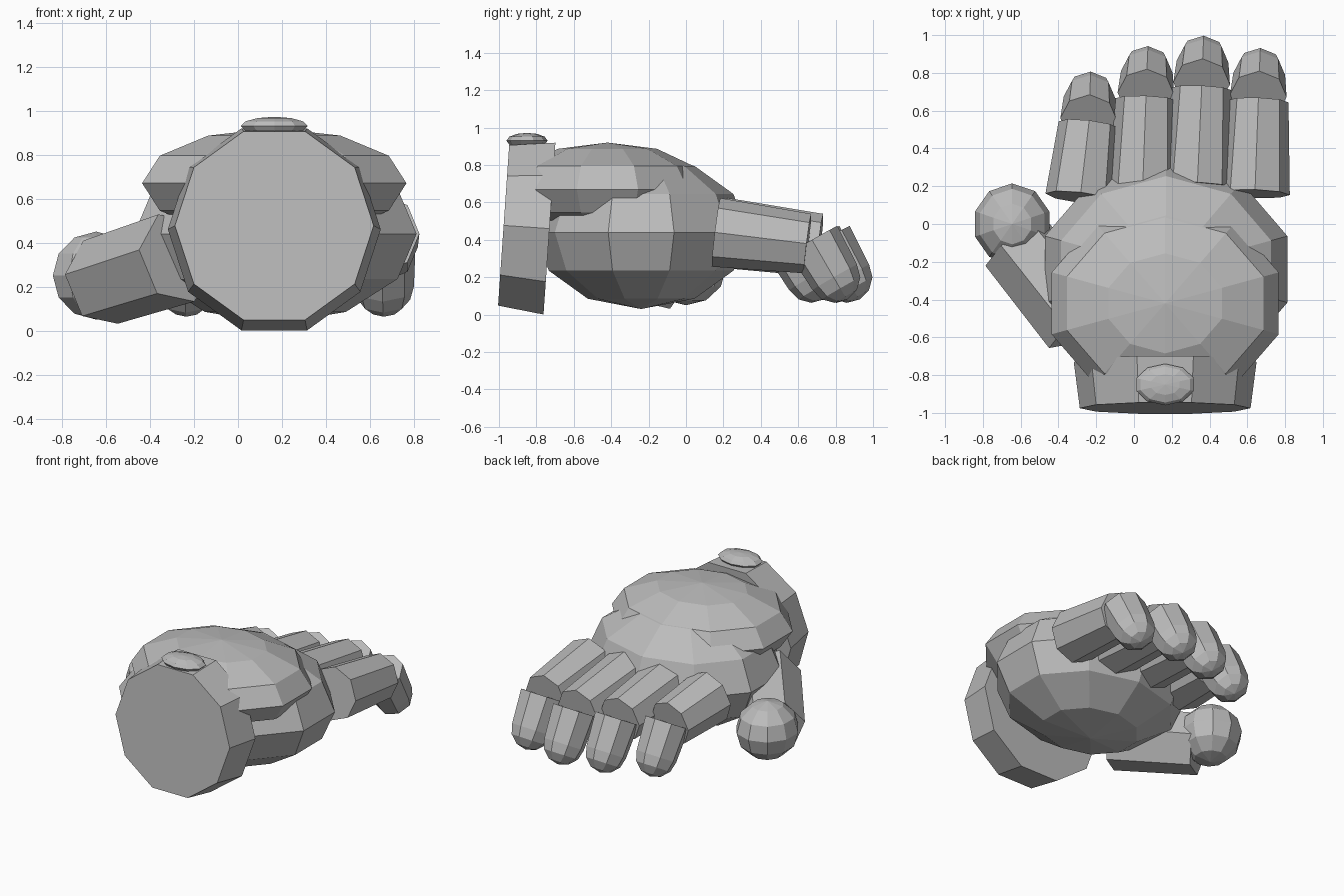
import bpy
import bmesh
from math import sin, cos, pi, radians
from mathutils import Vector

if "Cube" in bpy.data.objects:
    bpy.data.objects.remove(bpy.data.objects["Cube"], do_unlink=True)

grey = bpy.data.materials.new("plain_grey")
grey.use_nodes = True
colour = (0.5, 0.5, 0.5, 1)
grey.diffuse_color = colour
grey.node_tree.nodes["Principled BSDF"].inputs["Base Color"].default_value = colour


def finish(name, bm):
    bmesh.ops.recalc_face_normals(bm, faces=bm.faces)
    mesh = bpy.data.meshes.new(name)
    bm.to_mesh(mesh)
    bm.free()
    mesh.materials.append(grey)
    ob = bpy.data.objects.new(name, mesh)
    bpy.context.collection.objects.link(ob)
    return ob


def ball(name, centre, radii, segments=10, rings=6):
    """Low-poly ellipsoid with its poles on z."""
    bm = bmesh.new()
    bmesh.ops.create_uvsphere(bm, u_segments=segments, v_segments=rings, radius=1)
    for v in bm.verts:
        v.co = Vector(centre) + v.co * Vector(radii)
    return finish(name, bm)


def limb(name, start, end, r0, r1, sides, roll=0, rounded=False):
    """Tapered prism between two points, with an optional domed end."""
    a, b = Vector(start), Vector(end)
    d = (b - a).normalized()
    right = d.cross(Vector((0, 0, 1))).normalized()
    up = right.cross(d)
    stations = [(a, r0), (b, r1)]
    if rounded:
        stations += [(b + d * r1 * sin(t), r1 * cos(t)) for t in (pi / 6, pi / 3)]
    bm = bmesh.new()
    loops = []
    for c, r in stations:
        angles = [roll + 2 * pi * i / sides for i in range(sides)]
        loops.append([bm.verts.new(c + r * (right * cos(t) + up * sin(t))) for t in angles])
    for low, high in zip(loops, loops[1:]):
        for i in range(sides):
            j = (i + 1) % sides
            bm.faces.new((low[i], low[j], high[j], high[i]))
    bm.faces.new(loops[0])
    if rounded:
        tip = bm.verts.new(b + d * r1)
        for i in range(sides):
            bm.faces.new((loops[-1][i], loops[-1][(i + 1) % sides], tip))
    else:
        bm.faces.new(loops[-1])
    return finish(name, bm)


# Cuff and its knob
limb("cuff", (0.165, -0.975, 0.477), (0.165, -0.73, 0.46), 0.452, 0.484, 10)
ball("cuff_knob", (0.165, -0.85, 0.93), (0.16, 0.11, 0.042))

# Palm and the plate over the back of the hand
ball("palm", (0.17, -0.24, 0.44), (0.675, 0.57, 0.41))
ball("hand_plate", (0.165, -0.42, 0.67), (0.632, 0.53, 0.25))

# Fingers: base x, base y, knuckle x, knuckle y
fingers = {
    "index": (-0.285, 0.14, -0.24, 0.545),
    "middle": (0.045, 0.17, 0.063, 0.68),
    "ring": (0.335, 0.2, 0.358, 0.735),
    "little": (0.64, 0.16, 0.658, 0.67),
}
for name, (bx, by, kx, ky) in fingers.items():
    limb(name + "_finger", (bx, by, 0.44), (kx, ky - 0.02, 0.38), 0.185, 0.16, 8)
    limb(name + "_fingertip", (kx, ky + 0.01, 0.4), (kx + 0.005, ky + 0.125, 0.2),
         0.15, 0.137, 8, rounded=True)

# Thumb
limb("thumb", (-0.28, -0.53, 0.33), (-0.625, -0.1, 0.22), 0.215, 0.205, 6, radians(-10))
ball("thumb_tip", (-0.645, 0, 0.25), (0.207, 0.215, 0.2))
